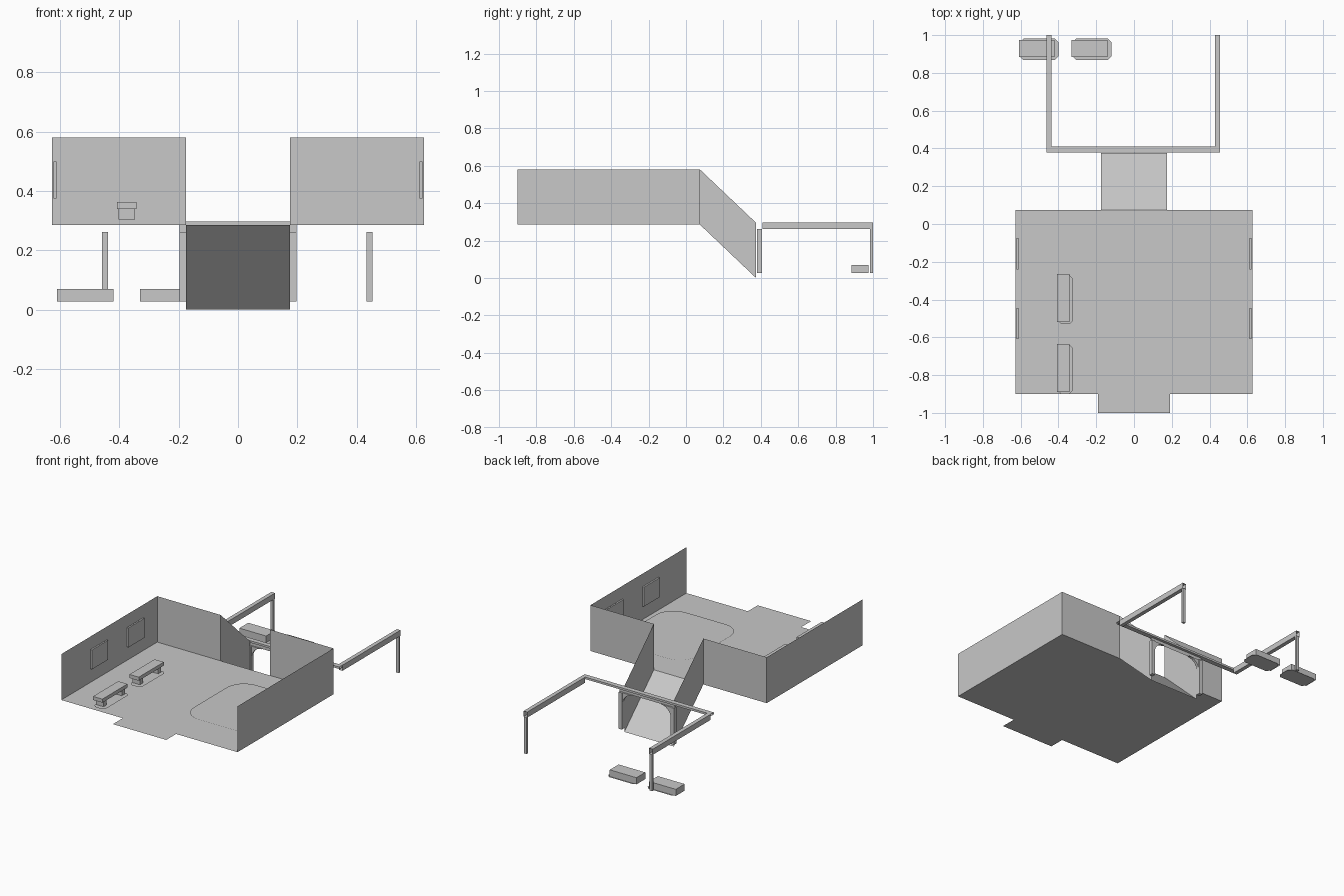
import bpy, bmesh, math
from mathutils import Vector

cube = bpy.data.objects.get("Cube")
if cube:
    bpy.data.objects.remove(cube, do_unlink=True)

GREY = (0.58, 0.58, 0.58, 1)
mat = bpy.data.materials.new("plain grey")
mat.use_nodes = True
mat.diffuse_color = GREY
mat.node_tree.nodes["Principled BSDF"].inputs["Base Color"].default_value = GREY


def finish(name, bm):
    me = bpy.data.meshes.new(name)
    bm.to_mesh(me)
    bm.free()
    me.materials.append(mat)
    ob = bpy.data.objects.new(name, me)
    bpy.context.scene.collection.objects.link(ob)
    return ob


def sheets(name, *polys):
    """Thin surfaces, one face per point list."""
    bm = bmesh.new()
    for poly in polys:
        bm.faces.new([bm.verts.new(p) for p in poly])
    return finish(name, bm)


def box(name, x, y, z, open_dirs=()):
    """Box from ranges, leaving out the faces whose normals are listed."""
    bm = bmesh.new()
    bmesh.ops.create_cube(bm, size=1)
    for v in bm.verts:
        v.co = [r[0] + (c + 0.5) * (r[1] - r[0]) for c, r in zip(v.co, (x, y, z))]
    bm.normal_update()
    drop = [f for f in bm.faces if any(f.normal.dot(Vector(d)) > 0.9 for d in open_dirs)]
    bmesh.ops.delete(bm, geom=drop, context='FACES')
    return finish(name, bm)


def rounded(x, y, z, r, steps):
    """Counter-clockwise rectangle with rounded or chamfered corners."""
    pts = []
    corners = ((x[1] - r, y[1] - r), (x[0] + r, y[1] - r),
               (x[0] + r, y[0] + r), (x[1] - r, y[0] + r))
    for i, (cx, cy) in enumerate(corners):
        for k in range(steps + 1):
            a = math.pi / 2 * (i + k / steps)
            pts.append((cx + r * math.cos(a), cy + r * math.sin(a), z))
    return pts


X_ENDS = ((1, 0, 0), (-1, 0, 0))
Y_ENDS = ((0, 1, 0), (0, -1, 0))

# Room: floor with front step, three thin walls, sloping passage
W, F, B, DOOR = 0.627, -0.9, 0.075, 0.176
FLOOR, TOP = 0.285, 0.58
END, DROP = 0.375, 0.285
sheets("floor", [(-W, F, FLOOR), (-0.19, F, FLOOR), (-0.19, -1, FLOOR), (0.19, -1, FLOOR),
                 (0.19, F, FLOOR), (W, F, FLOOR), (W, B, FLOOR), (-W, B, FLOOR)])
sheets("ramp", [(-DOOR, B, FLOOR), (DOOR, B, FLOOR),
                (DOOR, END, FLOOR - DROP), (-DOOR, END, FLOOR - DROP)])
for s, side in ((1, "left"), (-1, "right")):
    def wall(name, pts):
        # faces are wound to look into the room
        sheets(side + "_" + name, pts if s > 0 else [(-x, y, z) for x, y, z in reversed(pts)])
    wall("side_wall", [(W, F, FLOOR), (W, F, TOP), (W, B, TOP), (W, B, FLOOR)])
    wall("back_wall", [(W, B, FLOOR), (W, B, TOP), (DOOR, B, TOP), (DOOR, B, FLOOR)])
    wall("ramp_wall", [(DOOR, B, FLOOR), (DOOR, B, TOP),
                       (DOOR, END, TOP - DROP), (DOOR, END, FLOOR - DROP)])
    # Panels hung on the side walls
    for y in (-0.61, -0.24):
        box(side + "_wall_panel", sorted((s * 0.612, s * 0.622)), (y, y + 0.165), (0.375, 0.5))

# Rug
sheets("rug", rounded((0.07, 0.595), (-0.67, -0.09), FLOOR + 0.005, 0.12, 6))

# Indoor benches with two legs and a flat base mat
for y in (-0.89, -0.52):
    box("bench_seat", (-0.408, -0.342), (y, y + 0.255), (0.34, 0.363))
    for ly in (y + 0.02, y + 0.205):
        box("bench_leg", (-0.402, -0.347), (ly, ly + 0.03), (0.305, 0.34))
    sheets("bench_mat", rounded((-0.405, -0.322), (y - 0.01, y + 0.25), 0.304, 0.02, 1))

# Outdoor block seats with base mats
for x in (-0.61, -0.33):
    box("outdoor_seat", (x, x + 0.19), (0.885, 0.975), (0.027, 0.07), ((0, 0, -1),))
    sheets("outdoor_seat_mat", rounded((x + 0.005, x + 0.21), (0.868, 0.982), 0.026, 0.02, 1))

# Doorway frame with curved corner braces
sheets("door_lintel", [(-0.197, 0.392, 0.26), (0.197, 0.392, 0.26),
                       (0.197, 0.392, 0.286), (-0.197, 0.392, 0.286)])
for s, side in ((1, "left"), (-1, "right")):
    box(side + "_door_post", sorted((s * 0.173, s * 0.197)), (0.379, 0.405), (0.027, 0.262))
    bm = bmesh.new()
    R, N = 0.075, 6
    arc = [(0.173 - R + R * math.cos(math.pi / 2 * k / N),
            0.262 - R + R * math.sin(math.pi / 2 * k / N)) for k in range(N + 1)]
    outline = [(0.173, 0.262)] + arc[::-1]
    face = bm.faces.new([bm.verts.new((s * x, 0.384, z)) for x, z in outline])
    ext = bmesh.ops.extrude_face_region(bm, geom=[face], use_keep_orig=True)
    bmesh.ops.translate(bm, vec=(0, 0.016, 0),
                        verts=[g for g in ext["geom"] if isinstance(g, bmesh.types.BMVert)])
    bmesh.ops.recalc_face_normals(bm, faces=bm.faces)
    finish(side + "_door_brace", bm)

# Yard rails: header, side beams and end posts
box("header_beam", (-0.463, 0.455), (0.379, 0.41), (0.285, 0.298), X_ENDS)
for x, side in ((0.43, "left"), (-0.463, "right")):
    box(side + "_beam", (x, x + 0.026), (0.41, 1), (0.262, 0.298), Y_ENDS)
    box(side + "_end_post", (x + 0.004, x + 0.024), (0.985, 1), (0.027, 0.262))
